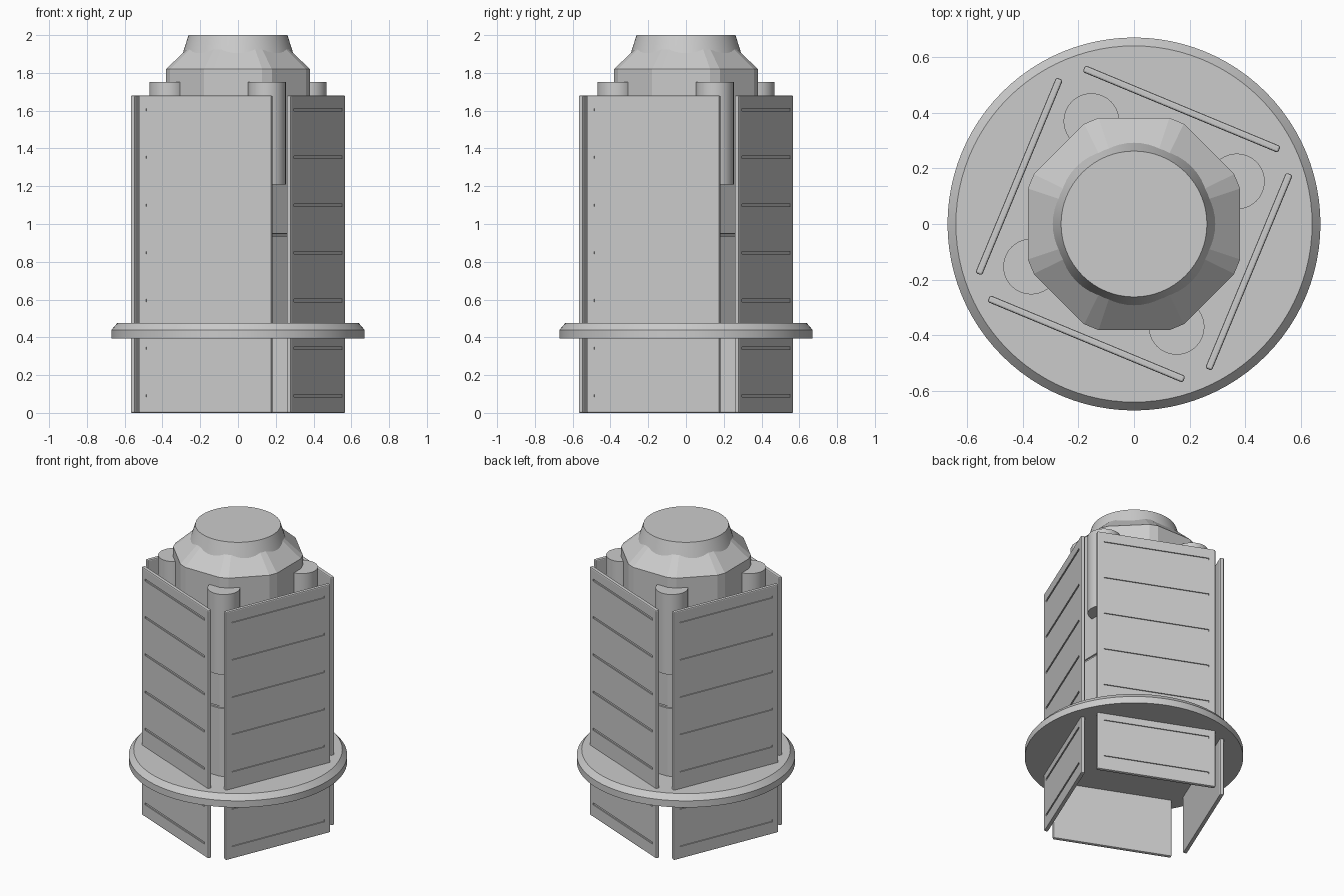
import bpy, bmesh
from math import pi, cos, sin, radians
from mathutils import Matrix

cube = bpy.data.objects.get("Cube")
if cube:
    bpy.data.objects.remove(cube, do_unlink=True)

grey = bpy.data.materials.new("light grey")
grey.use_nodes = True
grey.diffuse_color = (0.6, 0.6, 0.6, 1)
grey.node_tree.nodes["Principled BSDF"].inputs["Base Color"].default_value = (0.6, 0.6, 0.6, 1)


def finish(name, bm, smooth=None):
    bmesh.ops.recalc_face_normals(bm, faces=bm.faces)
    mesh = bpy.data.meshes.new(name)
    bm.to_mesh(mesh)
    bm.free()
    mesh.materials.append(grey)
    obj = bpy.data.objects.new(name, mesh)
    bpy.context.collection.objects.link(obj)
    if smooth:
        bpy.ops.object.select_all(action='DESELECT')
        obj.select_set(True)
        bpy.context.view_layer.objects.active = obj
        bpy.ops.object.shade_smooth_by_angle(angle=radians(smooth))
    return obj


def loft(name, profile, angles, smooth=None, centre=(0, 0)):
    """Stack rings of (radius, height) over the given angles and cap both ends."""
    bm = bmesh.new()
    rings = [[bm.verts.new((centre[0] + r * cos(a), centre[1] + r * sin(a), z))
              for a in angles] for r, z in profile]
    n = len(angles)
    for low, high in zip(rings, rings[1:]):
        for i in range(n):
            j = (i + 1) % n
            bm.faces.new((low[i], low[j], high[j], high[i]))
    bm.faces.new(rings[0][::-1])
    bm.faces.new(rings[-1])
    return finish(name, bm, smooth)


def circle(n):
    return [2 * pi * i / n for i in range(n)]


def add_box(bm, size, centre):
    bmesh.ops.create_cube(bm, size=1, matrix=Matrix.Translation(centre) @ Matrix.Diagonal((*size, 1)))


# Round base flange with a chamfered top edge
loft("base_flange", [(0.67, 0.395), (0.67, 0.44), (0.64, 0.475)], circle(96), 20)

# Octagonal core with clipped corners, a shallow seam and a tapered shoulder
clipped = [k * pi / 4 + s * radians(18.5) for k in range(8) for s in (-1, 1)]
core = [(0.402, 0.42), (0.402, 0.935), (0.394, 0.937), (0.394, 0.948), (0.402, 0.95),
        (0.402, 1.82), (0.28, 1.93)]
loft("core_body", core, clipped)

# Smooth round collar breaking through the shoulder
loft("top_collar", [(0.315, 1.83), (0.292, 1.905), (0.262, 2.0)], circle(64), 30)

# Four round posts beside the core
for k in range(4):
    a = radians(-67.5 + 90 * k)
    loft(f"post_{k + 1}", [(0.1, 1.21), (0.1, 1.753)], circle(40), 30,
         (0.4 * cos(a), 0.4 * sin(a)))

# One outer panel with rounded edges and seven slots in its outer face
bm = bmesh.new()
add_box(bm, (0.026, 0.76, 1.68), (0.447, 0, 0.84))
bmesh.ops.bevel(bm, geom=bm.edges[:], offset=0.007, segments=2, affect='EDGES', profile=0.5)
panel = finish("panel_1", bm)

bm = bmesh.new()
for i in range(7):
    add_box(bm, (0.02, 0.676, 0.014), (0.463, 0, 0.09 + 0.2525 * i))
cutter = finish("slot_cutter", bm)
cutter.hide_render = True
cutter.hide_viewport = False

cut = panel.modifiers.new("slots", 'BOOLEAN')
cut.object = cutter
cut.operation = 'DIFFERENCE'
cut.solver = 'EXACT'
bpy.context.view_layer.update()
cut_mesh = bpy.data.meshes.new_from_object(
    panel.evaluated_get(bpy.context.evaluated_depsgraph_get()))
panel.modifiers.clear()
panel.data = cut_mesh
bpy.data.objects.remove(cutter, do_unlink=True)

# Repeat the panel around the core
for k in range(4):
    obj = panel
    if k:
        obj = bpy.data.objects.new(f"panel_{k + 1}", panel.data)
        bpy.context.collection.objects.link(obj)
    obj.rotation_euler.z = radians(-112.5 + 90 * k)
